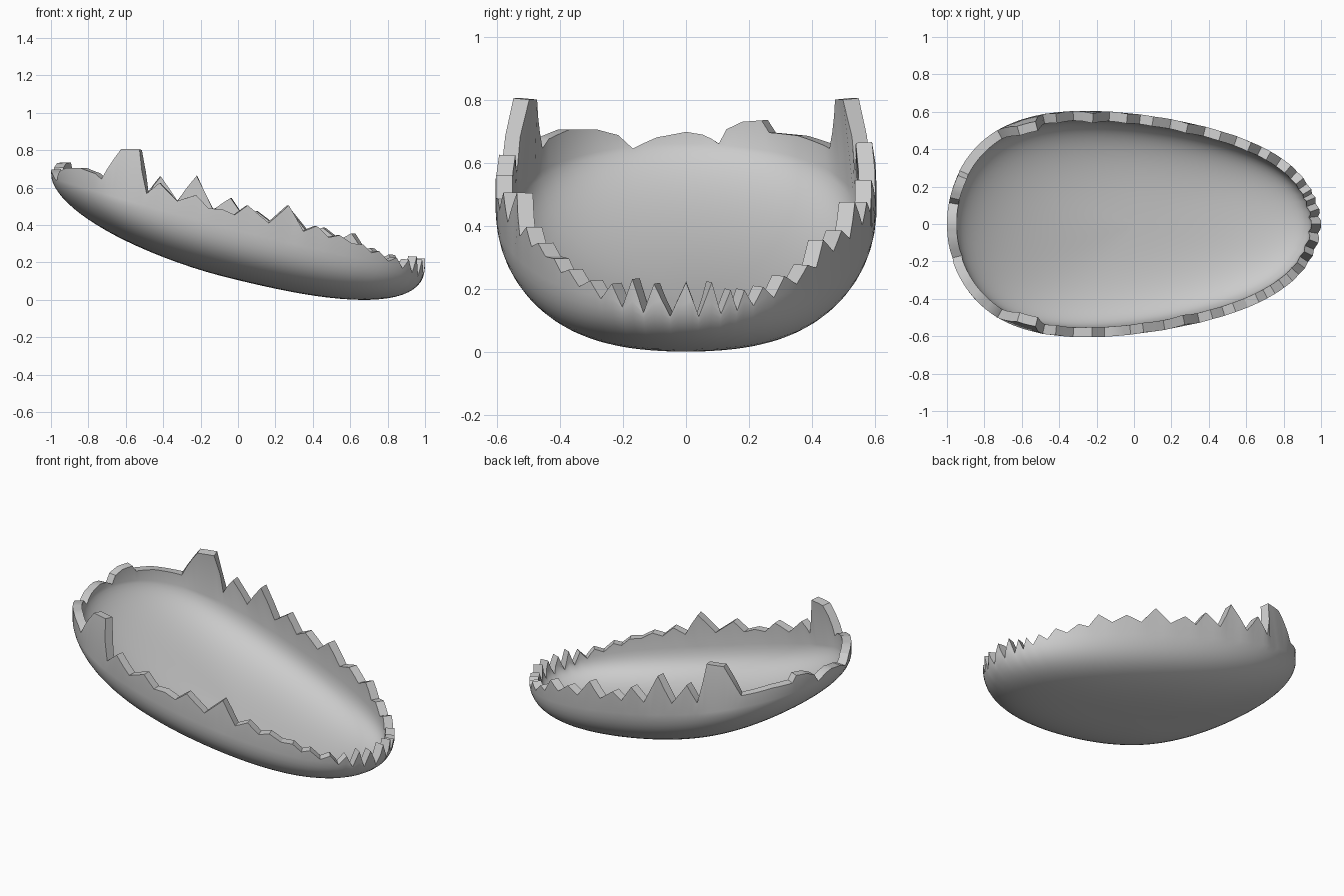
import bpy
import bmesh
from math import sin, cos, pi, radians

cube = bpy.data.objects.get("Cube")
if cube:
    bpy.data.objects.remove(cube)

DEPTH = 0.33
THICKNESS = 0.052
RINGS = 22

# Jagged crack: tooth tips as (angle in degrees, height)
LEFT_TEETH = [(0, .225), (8, .225), (14, .2), (18.5, .2), (25, .21), (33, .245),
              (43, .28), (51, .36), (62, .39), (73, .48), (84, .48), (92, .55),
              (103, .67), (115, .665)]
RIGHT_TEETH = [(10, .22), (17, .235), (24, .22), (32, .23), (41, .265), (48, .3),
               (57, .35), (65, .4), (74, .51), (87, .51), (95, .49), (103, .565),
               (115, .63)]
TALL_TOOTH = [(123.5, .81), (130.5, .81)]
# Chipped edge around the blunt end
BACK_EDGE = [(137, .65), (150, .69), (159, .7), (161, .74), (166, .735), (170, .71),
             (172, .66), (176, .69), (180, .7), (187, .68), (193, .64), (197, .69),
             (203, .71), (212, .71), (220, .68), (223, .65)]


def outline(a):
    """Egg-shaped plan outline."""
    x = cos(a)
    return x, sin(a) * (0.59 - 0.115 * x + 0.115 * x * x)


def mid_height(x):
    """Sloping plane where the egg is widest."""
    return 0.44 - 0.24 * x


def with_valleys(tips):
    """Put a notch halfway between neighbouring tooth tips."""
    path = []
    for (a, z), (b, _) in zip(tips, tips[1:]):
        m = (a + b) / 2
        x = cos(radians(m))
        path += [(a, z), (m, mid_height(x) + 0.015 - 0.1 * max(0, (x - 0.6) / 0.4))]
    return path


def crack_path():
    """Whole rim, anticlockwise from the narrow end."""
    left = with_valleys(LEFT_TEETH + TALL_TOOTH[:1]) + TALL_TOOTH
    right = with_valleys(LEFT_TEETH[:1] + RIGHT_TEETH + TALL_TOOTH[:1]) + TALL_TOOTH
    mirrored = [(360 - a, z) for a, z in reversed(right)]
    return left + BACK_EDGE + mirrored


def rim_columns():
    """Fill in the long straight edges so the bowl stays round."""
    path = crack_path()
    columns = []
    for (a, z), (b, y) in zip(path, path[1:]):
        steps = max(1, round((b - a) / 2.5))
        for i in range(steps):
            t = i / steps
            columns.append((radians(a + (b - a) * t), z + (y - z) * t))
    return columns


def bowl_point(a, s, power):
    x, y = outline(a)
    drop = DEPTH * max(0, 1 - s ** power) ** (1 / power)
    return x * s, y * s, mid_height(x * s) - drop


# Outer skin, built as rings from the bottom out to the broken rim
bm = bmesh.new()
bottom = bm.verts.new((0, 0, mid_height(0) - DEPTH))
columns = []
for a, z in rim_columns():
    x, y = outline(a)
    power = 2.25 + 0.25 * cos(a) + 0.75 * sin(a) ** 2
    rise = z - mid_height(x)
    edge = 1.0
    if rise < 0:
        edge = (1 - (-rise / DEPTH) ** power) ** (1 / power)
    column = []
    for k in range(1, RINGS):
        s = sin(pi / 2 * k / RINGS) * edge
        column.append(bm.verts.new(bowl_point(a, s, power)))
    lean = edge - 0.8 * max(0, rise) ** 2
    column.append(bm.verts.new((x * lean, y * lean, z)))
    columns.append(column)

for i, near in enumerate(columns):
    far = columns[(i + 1) % len(columns)]
    bm.faces.new((bottom, far[0], near[0]))
    for k in range(RINGS - 1):
        bm.faces.new((near[k], far[k], far[k + 1], near[k + 1]))

# Stand it on the ground and centre it
for axis in range(3):
    values = [v.co[axis] for v in bm.verts]
    shift = min(values) if axis == 2 else (min(values) + max(values)) / 2
    for v in bm.verts:
        v.co[axis] -= shift

mesh = bpy.data.meshes.new("broken_eggshell")
bm.to_mesh(mesh)
bm.free()
shell = bpy.data.objects.new("broken_eggshell", mesh)
bpy.context.collection.objects.link(shell)

# Shell colour
grey = bpy.data.materials.new("shell_grey")
grey.use_nodes = True
colour = (0.6, 0.6, 0.6, 1)
grey.diffuse_color = colour
grey.node_tree.nodes["Principled BSDF"].inputs["Base Color"].default_value = colour
mesh.materials.append(grey)

# Wall thickness, grown inwards
wall = shell.modifiers.new("wall", "SOLIDIFY")
wall.thickness = THICKNESS
wall.offset = -1

bpy.ops.object.select_all(action="DESELECT")
shell.select_set(True)
bpy.context.view_layer.objects.active = shell
bpy.ops.object.modifier_apply(modifier="wall")
bpy.ops.object.shade_smooth_by_angle(angle=radians(25))
